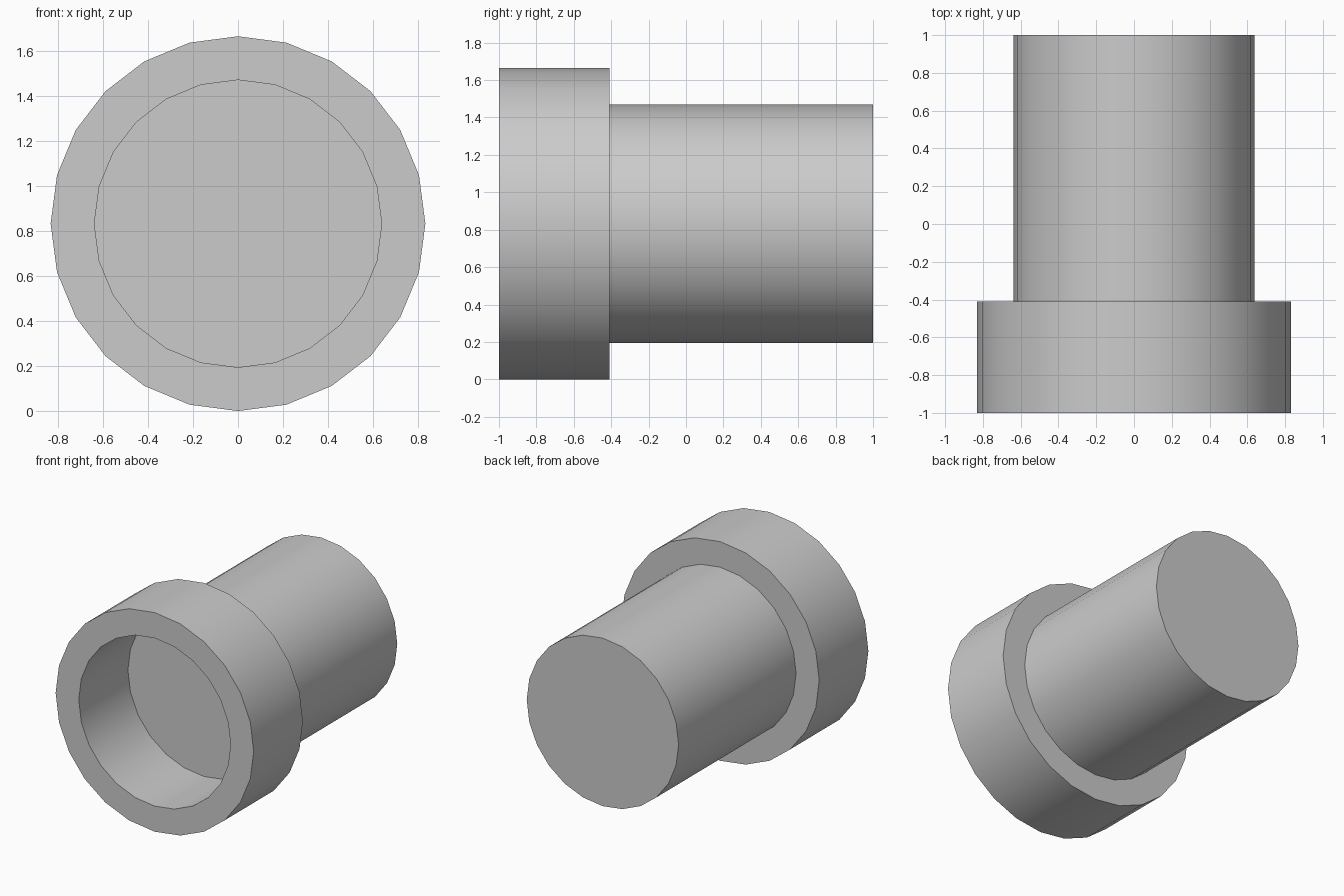
import bpy, bmesh
from math import cos, sin, tau, radians

if "Cube" in bpy.data.objects:
    bpy.data.objects.remove(bpy.data.objects["Cube"])

SIDES = 24
R_COLLAR, R_SHAFT = 0.832, 0.638
Y_FRONT, Y_STEP, Y_BACK = -1.0, -0.41, 1.0


def ring(bm, radius, y):
    """Loop of vertices around the horizontal y axis, resting on the ground plane."""
    return [bm.verts.new((radius * cos(tau * i / SIDES), y,
                          R_COLLAR + radius * sin(tau * i / SIDES)))
            for i in range(SIDES)]


def bridge(bm, a, b):
    for i in range(SIDES):
        j = (i + 1) % SIDES
        bm.faces.new((a[i], a[j], b[j], b[i]))


def finish(bm, name):
    bmesh.ops.recalc_face_normals(bm, faces=bm.faces)
    mesh = bpy.data.meshes.new(name)
    bm.to_mesh(mesh)
    bm.free()
    obj = bpy.data.objects.new(name, mesh)
    bpy.context.collection.objects.link(obj)
    bpy.ops.object.select_all(action='DESELECT')
    obj.select_set(True)
    bpy.context.view_layer.objects.active = obj
    bpy.ops.object.shade_smooth_by_angle(angle=radians(30))


# Shaft: solid cylinder whose front cap is the floor of the socket
bm = bmesh.new()
front, back = ring(bm, R_SHAFT, Y_STEP), ring(bm, R_SHAFT, Y_BACK)
bridge(bm, front, back)
bm.faces.new(front)
bm.faces.new(back)
finish(bm, "shaft")

# Collar: thick tube open at the front, bored to the shaft's radius
bm = bmesh.new()
loops = [ring(bm, r, y) for r, y in ((R_SHAFT, Y_FRONT), (R_COLLAR, Y_FRONT),
                                     (R_COLLAR, Y_STEP), (R_SHAFT, Y_STEP))]
for k in range(4):
    bridge(bm, loops[k], loops[(k + 1) % 4])
finish(bm, "collar")
